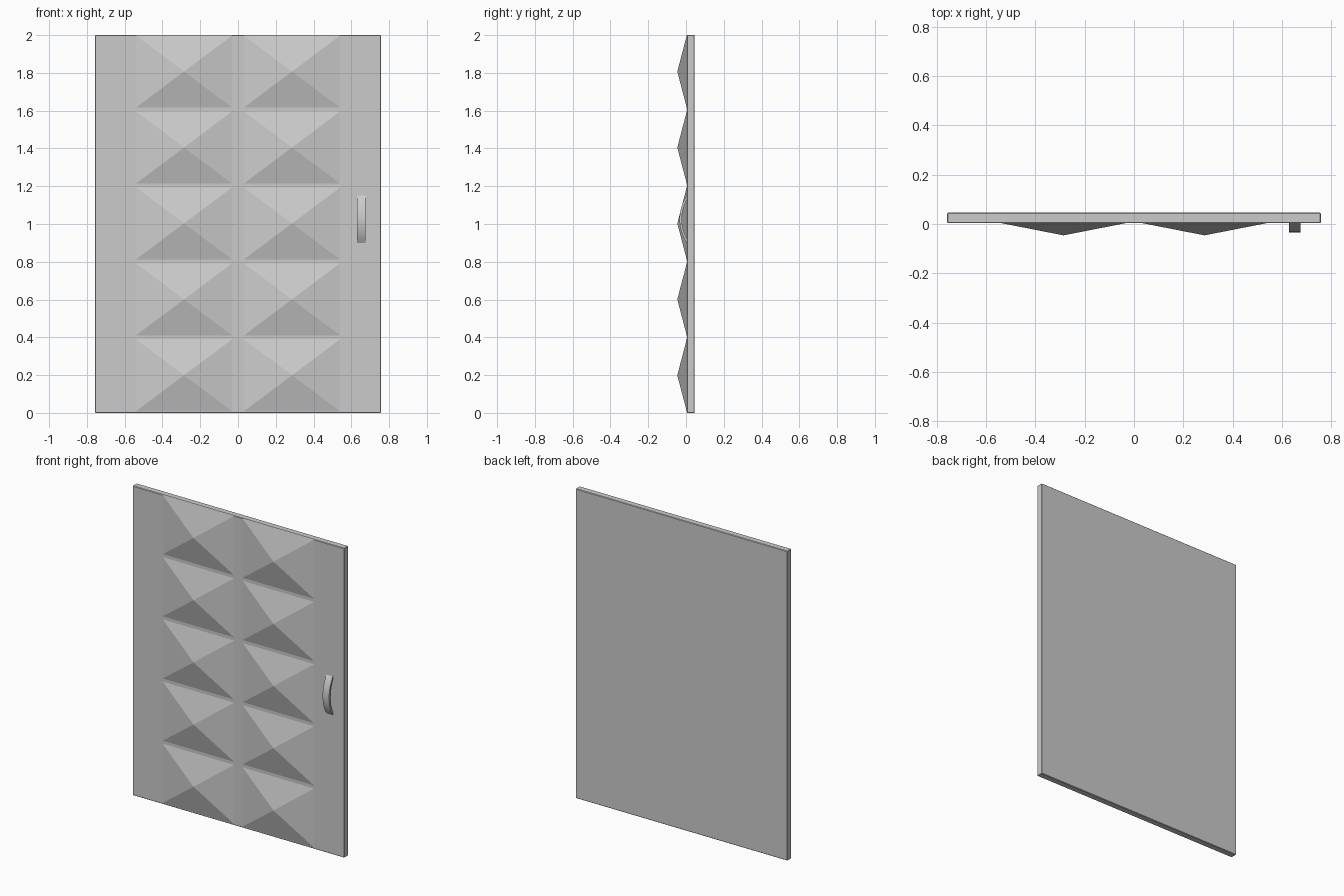
import bpy, math

if "Cube" in bpy.data.objects:
    bpy.data.objects.remove(bpy.data.objects["Cube"])

FRONT = 0.004   # y of the panel's front surface
BACK = 0.046


def make_object(name, verts, faces):
    mesh = bpy.data.meshes.new(name)
    mesh.from_pydata(verts, [], faces)
    mesh.update()
    obj = bpy.data.objects.new(name, mesh)
    bpy.context.collection.objects.link(obj)
    return obj


# Door slab with slightly eased edges
bpy.ops.mesh.primitive_cube_add(size=1, location=(0, (FRONT + BACK) / 2, 1))
panel = bpy.context.object
panel.name = "door_panel"
panel.scale = (1.515, BACK - FRONT, 2)
bpy.ops.object.transform_apply(location=False, rotation=False, scale=True)
bevel = panel.modifiers.new("eased_edges", 'BEVEL')
bevel.width = 0.003
bevel.segments = 1

# Raised pyramids, two columns of five
HW, HH, APEX = 0.255, 0.191, -0.046
for col, cx in enumerate((-0.286, 0.286)):
    for row in range(5):
        cz = 0.199 + row * 0.402
        verts = [(cx + sx * HW, FRONT, cz + sz * HH)
                 for sx, sz in ((-1, -1), (1, -1), (1, 1), (-1, 1))]
        verts.append((cx, APEX, cz))
        faces = [(i, (i + 1) % 4, 4) for i in range(4)] + [(3, 2, 1, 0)]
        make_object(f"pyramid_{col + 1}_{row + 1}", verts, faces)

# Curved strap handle: a rectangular section swept along a shallow arc
STEPS, X0, X1, CZ = 16, 0.629, 0.675, 1.025
CHORD, RISE, THICK = 0.125, 0.038, 0.012
radius = (CHORD ** 2 + RISE ** 2) / (2 * RISE)
span = math.asin(CHORD / radius)
cy = FRONT - RISE + radius
verts, faces = [], []
for i in range(STEPS + 1):
    a = -span + 2 * span * i / STEPS
    for r, x in ((radius, X0), (radius, X1), (radius - THICK, X1), (radius - THICK, X0)):
        verts.append((x, cy - r * math.cos(a), CZ + r * math.sin(a)))
for i in range(STEPS):
    for k in range(4):
        n = (k + 1) % 4
        faces.append((i * 4 + k, i * 4 + n, i * 4 + 4 + n, i * 4 + 4 + k))
faces += [(3, 2, 1, 0), tuple(STEPS * 4 + k for k in range(4))]
handle = make_object("door_handle", verts, faces)
bpy.ops.object.select_all(action='DESELECT')
handle.select_set(True)
bpy.context.view_layer.objects.active = handle
bpy.ops.object.shade_smooth_by_angle(angle=math.radians(30))
